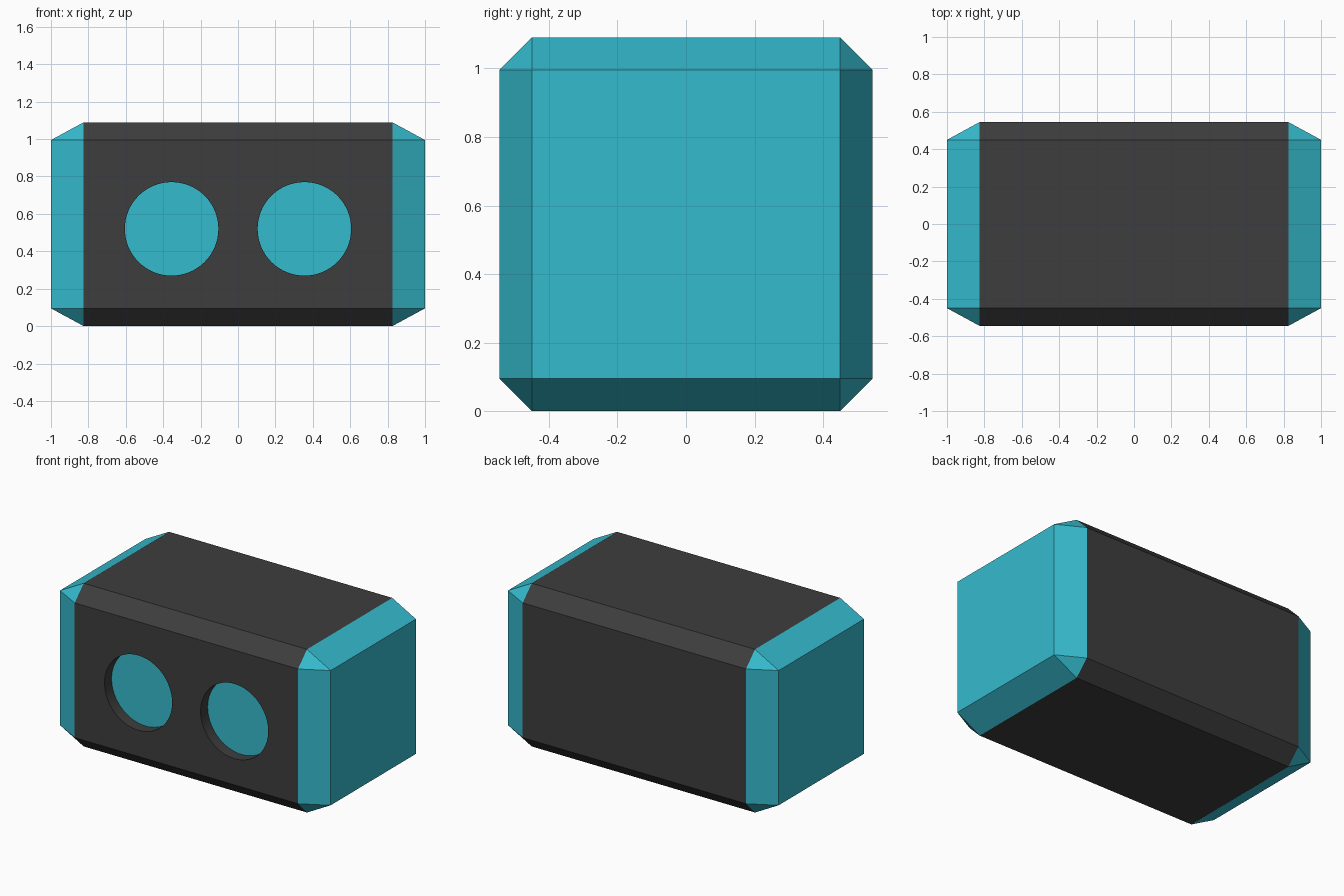
import bpy, bmesh, math
from mathutils import Matrix, Vector

if "Cube" in bpy.data.objects:
    bpy.data.objects.remove(bpy.data.objects["Cube"])

HX, BX = 1.0, 0.825        # overall and dark-body half lengths
HY, IY = 0.545, 0.45       # half width: outer face and chamfer start
R, EYE_X, EYE_Z, DEPTH = 0.25, 0.355, 0.52, 0.075


def material(name, rgb):
    m = bpy.data.materials.new(name)
    m.diffuse_color = (*rgb, 1)
    m.use_nodes = True
    m.node_tree.nodes["Principled BSDF"].inputs["Base Color"].default_value = m.diffuse_color
    return m


dark = material("charcoal", (0.047, 0.047, 0.047))
teal = material("teal", (0.036, 0.50, 0.62))


def make(name, bm, mat):
    bmesh.ops.recalc_face_normals(bm, faces=bm.faces)
    me = bpy.data.meshes.new(name)
    bm.to_mesh(me)
    bm.free()
    me.materials.append(mat)
    ob = bpy.data.objects.new(name, me)
    bpy.context.collection.objects.link(ob)
    return ob


def hull(points):
    bm = bmesh.new()
    for p in points:
        bm.verts.new(p)
    bmesh.ops.convex_hull(bm, input=bm.verts)
    bmesh.ops.dissolve_limit(bm, angle_limit=0.01, verts=bm.verts, edges=bm.edges)
    return bm


def drop_faces(bm, test):
    bmesh.ops.delete(bm, geom=[f for f in bm.faces if test(f)], context='FACES')


def octagon(x):
    return [(x, sy * a, HY + sz * b) for a, b in ((HY, IY), (IY, HY))
            for sy in (-1, 1) for sz in (-1, 1)]


# Dark chamfered body
body = make("body", hull(octagon(-BX) + octagon(BX)), dark)

# Cutter for the two round recesses in the front
bm = bmesh.new()
for s in (-1, 1):
    mat = Matrix.Translation((s * EYE_X, -HY, EYE_Z)) @ Matrix.Rotation(math.pi / 2, 4, 'X')
    bmesh.ops.create_cone(bm, cap_ends=True, segments=64, radius1=R, radius2=R,
                          depth=2 * DEPTH, matrix=mat)
cutter = make("recess_cutter", bm, dark)
cutter.hide_render = True
mod = body.modifiers.new("recesses", 'BOOLEAN')
mod.operation, mod.solver, mod.object = 'DIFFERENCE', 'EXACT', cutter
bpy.context.view_layer.objects.active = body
body.select_set(True)
bpy.ops.object.modifier_apply(modifier=mod.name)
bpy.data.objects.remove(cutter)

# Remove the faces covered by the end caps and the discs
bm = bmesh.new()
bm.from_mesh(body.data)
drop_faces(bm, lambda f: abs(f.normal.x) > 0.99 and abs(f.calc_center_median().x) > BX - 0.01)
drop_faces(bm, lambda f: f.normal.y < -0.99 and f.calc_center_median().y > -HY + DEPTH / 2)
bm.to_mesh(body.data)
bm.free()
bpy.ops.object.shade_smooth_by_angle(angle=math.radians(30))

for s, side in ((-1, "left"), (1, "right")):
    # Teal bevelled end cap
    square = [(s * HX, sy * IY, HY + sz * IY) for sy in (-1, 1) for sz in (-1, 1)]
    bm = hull(octagon(s * BX) + square)
    drop_faces(bm, lambda f: all(abs(v.co.x) < BX + 0.001 for v in f.verts))
    make(f"end_cap_{side}", bm, teal)

    # Teal disc at the bottom of the recess
    bm = bmesh.new()
    bmesh.ops.create_circle(
        bm, cap_ends=True, segments=64, radius=R,
        matrix=Matrix.Translation((s * EYE_X, -HY + DEPTH, EYE_Z)) @ Matrix.Rotation(math.pi / 2, 4, 'X'))
    disc = make(f"recess_disc_{side}", bm, teal)
    if disc.data.polygons[0].normal.y > 0:
        disc.data.flip_normals()
